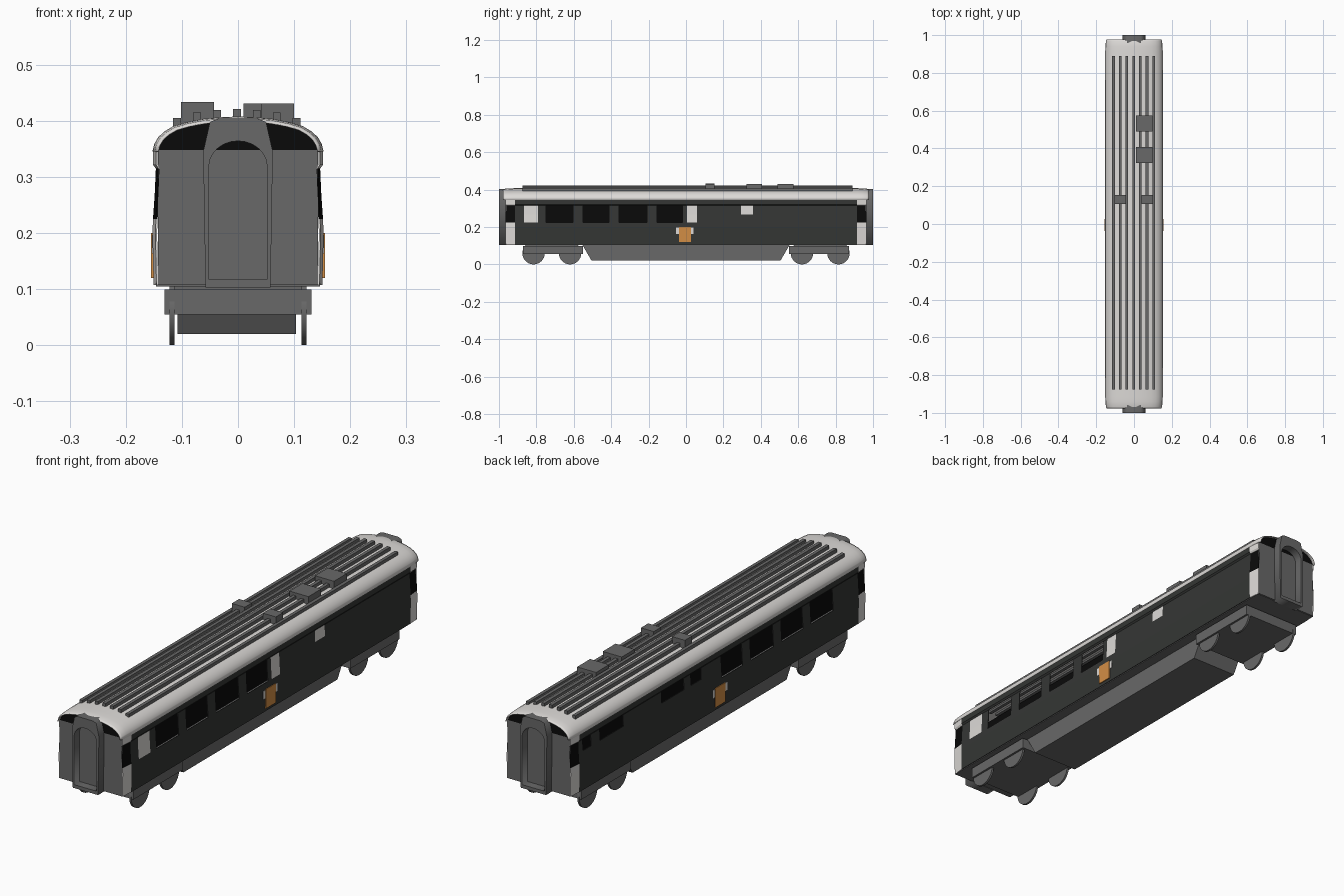
import bpy, bmesh, math

if "Cube" in bpy.data.objects:
    bpy.data.objects.remove(bpy.data.objects["Cube"])

def mat(name, r, g, b):
    m = bpy.data.materials.new(name)
    m.diffuse_color = (r, g, b, 1)
    m.use_nodes = True
    m.node_tree.nodes["Principled BSDF"].inputs["Base Color"].default_value = m.diffuse_color
    return m

GREY = mat("mid_grey", .14, .14, .14)
DARK = mat("charcoal", .035, .037, .035)
BLACK = mat("black", .003, .003, .003)
LIGHT = mat("light_grey", .72, .70, .68)
ORANGE = mat("orange", .65, .27, .06)

def finish(name, bm, mats, smooth=None, thick=0):
    bmesh.ops.recalc_face_normals(bm, faces=bm.faces)
    me = bpy.data.meshes.new(name)
    bm.to_mesh(me)
    bm.free()
    ob = bpy.data.objects.new(name, me)
    bpy.context.collection.objects.link(ob)
    for m in mats:
        me.materials.append(m)
    bpy.ops.object.select_all(action='DESELECT')
    ob.select_set(True)
    bpy.context.view_layer.objects.active = ob
    if smooth:
        bpy.ops.object.shade_smooth_by_angle(angle=math.radians(smooth))
    if thick:
        s = ob.modifiers.new("thickness", 'SOLIDIFY')
        s.thickness = thick
        s.offset = 0
    return ob

def box(name, x0, x1, y0, y1, z0, z1, m, taper=0):
    bm = bmesh.new()
    bmesh.ops.create_cube(bm, size=1)
    for v in bm.verts:
        low = v.co.z < 0
        sy = 1 if v.co.y > 0 else -1
        v.co = ((x0 + x1) / 2 + v.co.x * (x1 - x0),
                (y0 + y1) / 2 + v.co.y * (y1 - y0) - (sy * taper if low else 0),
                (z0 + z1) / 2 + v.co.z * (z1 - z0))
    return finish(name, bm, [m])

# cross-section of one side wall and of half the roof, as (x, z)
WALL = [(.149, .107), (.151, .2), (.150, .225), (.147, .268), (.145, .315), (.150, .322), (.150, .348)]
ROOF = [(.151, .345), (.148, .358), (.141, .370), (.130, .380), (.115, .389),
        (.092, .396), (.062, .402), (.03, .405), (0, .406)]

# window openings and painted panels: (y0, y1, z0, z1)
BIG = [(y0, y1, .225, .315) for y0, y1 in
       ((-.749, -.604), (-.551, -.412), (-.358, -.209), (-.155, -.02))]
RIGHT_LIGHT = [(-.866, -.79, .225, .315), (.005, .06, .225, .315), (.294, .358, .268, .315)]
LEFT_SMALL = [(y0, y1, .268, .315) for y0, y1 in
              ((.112, .179), (.225, .371), (.622, .775), (.834, .887))]

def inside(y, z, rects):
    return any(a < y < b and c < z < d for a, b, c, d in rects)

# side walls: grid of cells, windows left open, panels and end corners coloured
def side_wall(name, sx, holes, panels):
    ys = {-.965, -.915, .915, .965}
    for r in holes + panels:
        ys.update(r[:2])
    ys = sorted(ys)
    bm = bmesh.new()
    grid = [[bm.verts.new((sx * x * (.965 if abs(y) > .95 else 1), y, z)) for x, z in WALL] for y in ys]
    for i in range(len(ys) - 1):
        y = (ys[i] + ys[i + 1]) / 2
        for j in range(len(WALL) - 1):
            z = (WALL[j][1] + WALL[j + 1][1]) / 2
            if inside(y, z, holes):
                continue
            f = bm.faces.new((grid[i][j], grid[i + 1][j], grid[i + 1][j + 1], grid[i][j + 1]))
            if abs(y) > .915:
                f.material_index = 2 if .225 < z < .315 else 1
            elif inside(y, z, panels):
                f.material_index = 1
    finish(name, bm, [DARK, LIGHT, BLACK], thick=.003)

side_wall("right_wall", 1, BIG, RIGHT_LIGHT)
side_wall("left_wall", -1, BIG + LEFT_SMALL, [])

# roof shell with slightly domed ends
section = ROOF + [(-x, z) for x, z in ROOF[-2::-1]]
stations = [(-.977, .945), (-.968, .975), (-.94, .99), (-.915, 1),
            (.915, 1), (.94, .99), (.968, .975), (.977, .945)]
bm = bmesh.new()
rows = [[bm.verts.new((x * s, y, .345 + (z - .345) * (s * 2 - 1))) for x, z in section] for y, s in stations]
for a, b in zip(rows, rows[1:]):
    for j in range(len(section) - 1):
        bm.faces.new((a[j], b[j], b[j + 1], a[j + 1]))
finish("roof", bm, [LIGHT], smooth=40, thick=.003)

# end walls: grey below, black under the roof arch
for name, y in (("front_end_wall", -.963), ("back_end_wall", .963)):
    half = [(.143, .107), (.143, .348)] + [(x * .95, z - .006) for x, z in ROOF[1:-1]]
    bm = bmesh.new()
    rows = [[bm.verts.new((s * x, y, z)) for s in (-1, 1)] for x, z in half]
    for k, (a, b) in enumerate(zip(rows, rows[1:])):
        f = bm.faces.new((a[0], a[1], b[1], b[0]))
        f.material_index = 1 if k else 0
    finish(name, bm, [GREY, BLACK], thick=.004)

# gangway frames with arched doorway, cut as a hole in a flat curve
outer = [(-.058, .103), (.058, .103), (.062, .345), (.05, .398), (.035, .404),
         (-.035, .404), (-.05, .398), (-.062, .345)]
arch = [(-.052, .117), (.052, .117)]
arch += [(.052 * math.cos(t * math.pi / 12), .318 + .046 * math.sin(t * math.pi / 12)) for t in range(13)]
for name, y in (("front_gangway", -.979), ("back_gangway", .979)):
    cu = bpy.data.curves.new(name, 'CURVE')
    cu.dimensions = '2D'
    cu.fill_mode = 'BOTH'
    cu.extrude = .021
    for pts in (outer, arch):
        sp = cu.splines.new('POLY')
        sp.points.add(len(pts) - 1)
        for p, (x, z) in zip(sp.points, pts):
            p.co = (x, z, 0, 1)
        sp.use_cyclic_u = True
    cu.materials.append(GREY)
    ob = bpy.data.objects.new(name, cu)
    bpy.context.collection.objects.link(ob)
    ob.rotation_euler = (math.pi / 2, 0, 0)
    ob.location.y = y
    bpy.ops.object.select_all(action='DESELECT')
    ob.select_set(True)
    bpy.context.view_layer.objects.active = ob
    bpy.ops.object.convert(target='MESH')

# interior floor and central partition seen through the windows
box("floor", -.146, .146, -.962, .962, .105, .112, GREY)
box("partition", -.004, .004, -.955, .955, .112, .385, BLACK)

# roof ribs and roof boxes
for k in range(-3, 4):
    x = k * .0355 - .002
    top = (.421, .419, .415, .405)[abs(k)]
    box("roof_rib", x - .007, x + .007, -.875, .89, top - .025, top, GREY)
box("roof_unit_back", .01, .097, .49, .575, .385, .431, GREY)
box("roof_unit_middle", .01, .097, .323, .407, .385, .431, GREY)
box("roof_vent_left", -.102, -.043, .105, .153, .385, .433, GREY)
box("roof_vent_right", .041, .1, .105, .153, .385, .431, GREY)

# orange side panels with light tabs, both sides
for s in (-1, 1):
    a, b, c = sorted((s * .149, s * .153)), sorted((s * .149, s * .155)), None
    box("side_tabs", *a, -.053, .04, .163, .196, LIGHT)
    box("side_panel", *b, -.037, .027, .12, .2, ORANGE)

# underframe trough
box("underframe", -.108, .103, -.555, .555, .02, .106, GREY, taper=.05)

# bogies with wheels
for s in (-1, 1):
    y0, y1 = sorted((s * .55, s * .872))
    box("bogie_frame", -.131, .131, y0, y1, .055, .099, GREY)
    box("bogie_bolster", -.12, .12, s * .715 - .1, s * .715 + .1, .099, .106, GREY)
    for wy in (.62, .815):
        for sx in (-1, 1):
            bm = bmesh.new()
            bmesh.ops.create_cone(bm, cap_ends=True, segments=32, radius1=.06, radius2=.06, depth=.009)
            for v in bm.verts:
                v.co = (sx * .118 + v.co.z, s * wy + v.co.x, .06 + v.co.y)
            finish("wheel", bm, [GREY], smooth=40)
